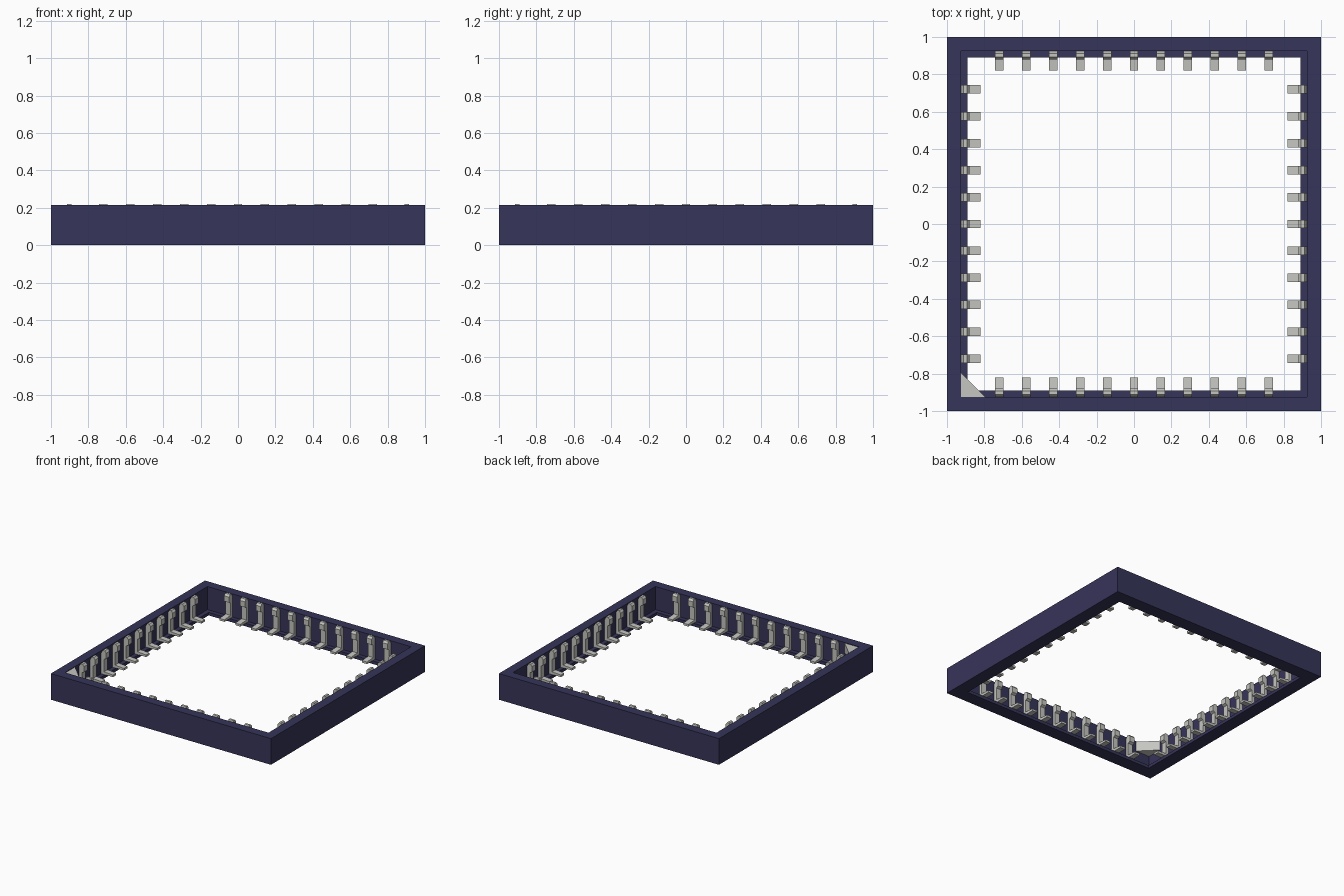
import bpy, bmesh, math
from mathutils import Matrix, Vector

cube = bpy.data.objects.get("Cube")
if cube:
    bpy.data.objects.remove(cube, do_unlink=True)


def material(name, rgb):
    m = bpy.data.materials.new(name)
    m.use_nodes = True
    m.diffuse_color = (*rgb, 1)
    m.node_tree.nodes["Principled BSDF"].inputs["Base Color"].default_value = (*rgb, 1)
    return m


NAVY = material("dark navy plastic", (0.037, 0.035, 0.100))
METAL = material("pale grey metal", (0.56, 0.56, 0.53))


def finish(name, bm, mat):
    bmesh.ops.recalc_face_normals(bm, faces=bm.faces)
    mesh = bpy.data.meshes.new(name)
    bm.to_mesh(mesh)
    bm.free()
    mesh.materials.append(mat)
    ob = bpy.data.objects.new(name, mesh)
    bpy.context.collection.objects.link(ob)
    return ob


def extrude_profile(bm, points, direction):
    """Closed solid from a planar outline pushed along direction."""
    face = bm.faces.new([bm.verts.new(p) for p in points])
    geom = bmesh.ops.extrude_face_region(bm, geom=[face])["geom"]
    moved = [v for v in geom if isinstance(v, bmesh.types.BMVert)]
    bmesh.ops.translate(bm, verts=moved, vec=direction)


# Square frame: wall with a thin inner lip, swept around four corners
section = [(1, 0), (1, 0.215), (0.925, 0.215), (0.925, 0.025), (0.89, 0.025), (0.89, 0)]
bm = bmesh.new()
rings = [[bm.verts.new((sx * r, sy * r, z)) for r, z in section]
         for sx, sy in ((1, 1), (-1, 1), (-1, -1), (1, -1))]
for i in range(4):
    a, b = rings[i], rings[(i + 1) % 4]
    for j in range(len(section)):
        k = (j + 1) % len(section)
        bm.faces.new((a[j], a[k], b[k], b[j]))
finish("socket_frame", bm, NAVY)

# Contacts: foot, upright post and chamfered head, eleven on each side
contact = [(0.82, 0.025), (0.925, 0.025), (0.925, 0.195), (0.912, 0.221),
           (0.893, 0.221), (0.880, 0.205), (0.880, 0.160), (0.900, 0.150),
           (0.900, 0.048), (0.82, 0.042)]
WIDTH, PITCH, COUNT = 0.045, 0.144, 11
for side, turn in (("left", 0), ("back", 90), ("right", 180), ("front", 270)):
    bm = bmesh.new()
    for i in range(COUNT):
        y = (i - (COUNT - 1) / 2) * PITCH - WIDTH / 2
        extrude_profile(bm, [(x, y, z) for x, z in contact], Vector((0, WIDTH, 0)))
    bm.transform(Matrix.Rotation(math.radians(turn), 4, "Z"))
    finish(side + "_contacts", bm, METAL)

# Triangular key plate in the front right corner
bm = bmesh.new()
extrude_profile(bm, [(-0.925, -0.925, 0.13), (-0.795, -0.925, 0.13), (-0.925, -0.795, 0.13)],
                Vector((0, 0, 0.08)))
finish("corner_key", bm, METAL)
